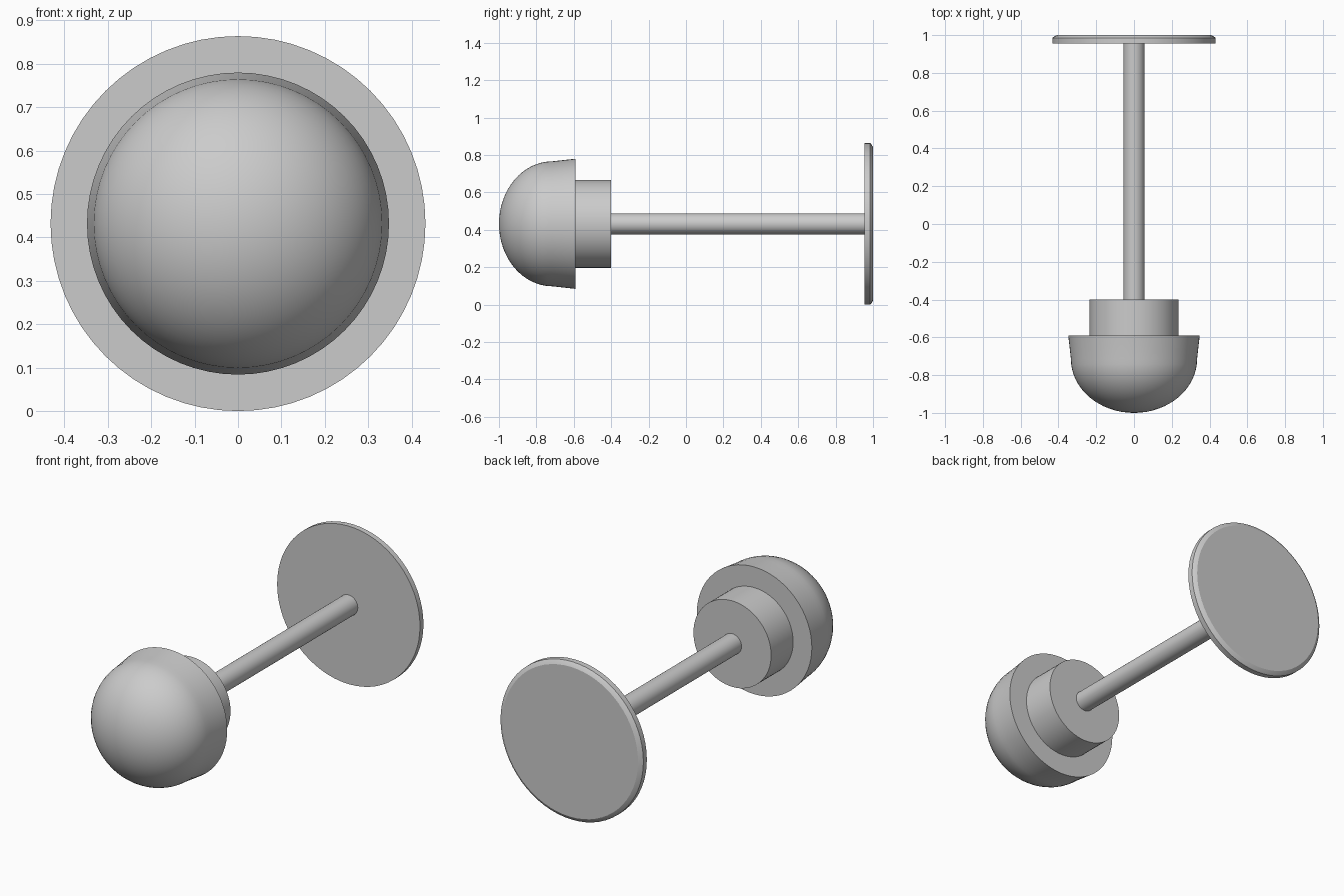
import bpy, bmesh, math

if "Cube" in bpy.data.objects:
    bpy.data.objects.remove(bpy.data.objects["Cube"])

ZC = 0.432   # height of the shared axis
SIDES = 64


def lathe(name, profile, sides=SIDES):
    """Revolve (radius, y) points around the y-parallel axis; open ends are capped."""
    bm = bmesh.new()
    rings = []
    for r, y in profile:
        if r == 0:
            rings.append([bm.verts.new((0, y, ZC))] * sides)
        else:
            rings.append([bm.verts.new((r * math.cos(2 * math.pi * i / sides), y,
                                        ZC + r * math.sin(2 * math.pi * i / sides)))
                          for i in range(sides)])
    for a, b in zip(rings, rings[1:]):
        for i in range(sides):
            j = (i + 1) % sides
            bm.faces.new(list(dict.fromkeys((a[i], a[j], b[j], b[i]))))
    for (r, _), ring in ((profile[0], rings[0]), (profile[-1], rings[-1])):
        if r > 0:
            bm.faces.new(ring)
    bmesh.ops.recalc_face_normals(bm, faces=bm.faces)
    mesh = bpy.data.meshes.new(name)
    bm.to_mesh(mesh)
    bm.free()
    obj = bpy.data.objects.new(name, mesh)
    bpy.context.collection.objects.link(obj)
    bpy.context.view_layer.objects.active = obj
    bpy.ops.object.select_all(action='DESELECT')
    obj.select_set(True)
    bpy.ops.object.shade_smooth_by_angle(angle=math.radians(25))
    return obj


# Domed head: rounded nose flaring slightly to a flat back
STEPS = 16
dome = [(0, -1.0)]
for k in range(1, STEPS + 1):
    t = k / STEPS * math.pi / 2
    dome.append((0.334 * math.sin(t), -0.715 - 0.285 * math.cos(t)))
lathe("domed_head", dome + [(0.348, -0.59)])

# Collar behind the head
lathe("collar", [(0.235, -0.60), (0.235, -0.40)])

# Thin connecting rod
lathe("rod", [(0.056, -0.41), (0.056, 0.96)], 32)

# Back disc with a bevelled rear edge
lathe("back_disc", [(0.432, 0.955), (0.432, 0.985), (0.424, 0.992), (0.410, 1.0)])
